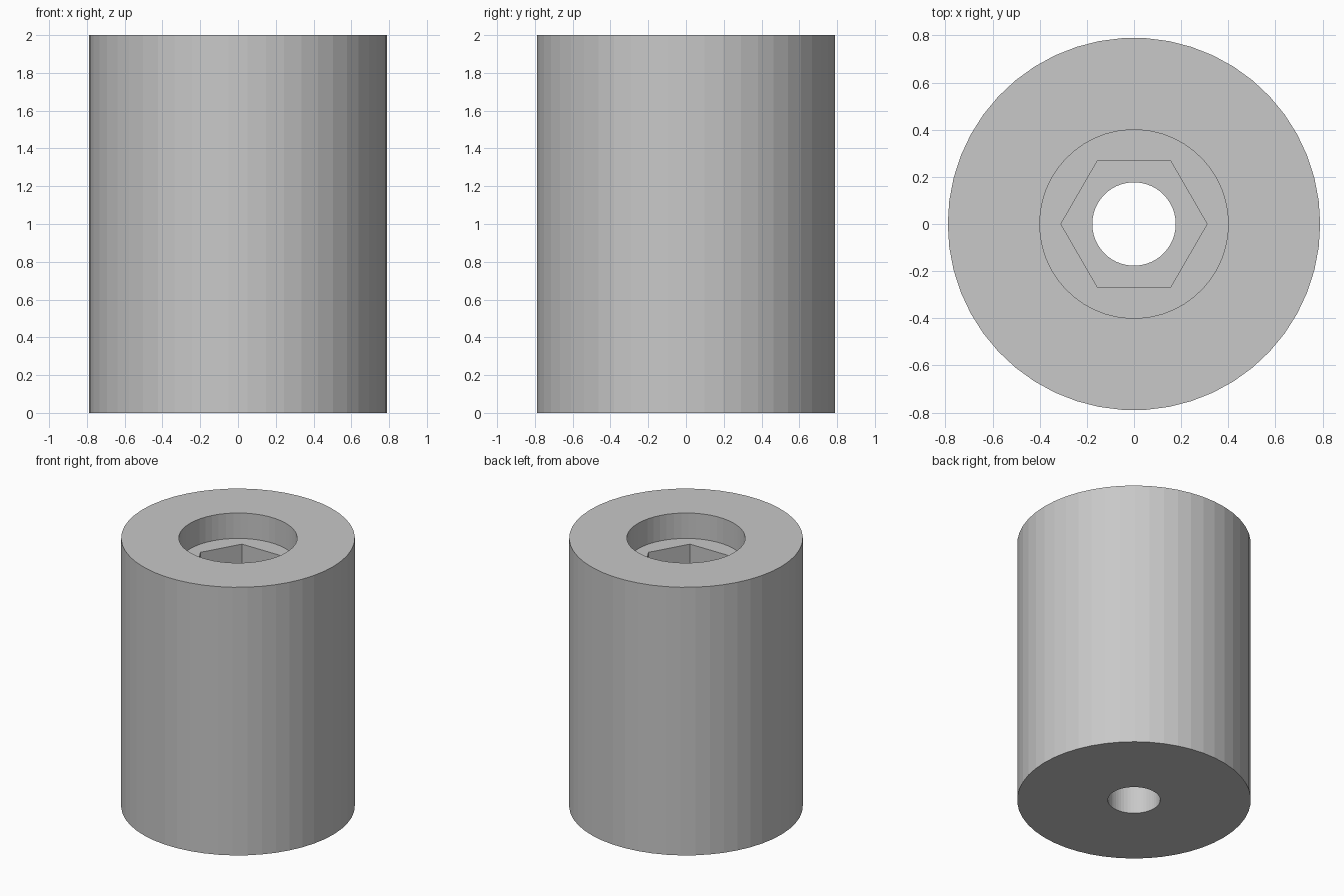
import bpy

cube = bpy.data.objects.get("Cube")
if cube:
    bpy.data.objects.remove(cube, do_unlink=True)

HEIGHT = 2.0
SIDES = 50

# Single grey material
grey = bpy.data.materials.new("light grey")
grey.use_nodes = True
color = (0.58, 0.58, 0.58, 1)
grey.diffuse_color = color
grey.node_tree.nodes["Principled BSDF"].inputs["Base Color"].default_value = color


def prism(name, radius, bottom, top, sides=SIDES):
    """Upright prism with one corner on the +x axis."""
    bpy.ops.mesh.primitive_cylinder_add(
        vertices=sides, radius=radius, depth=top - bottom,
        location=(0, 0, (bottom + top) / 2))
    obj = bpy.context.object
    obj.name = name
    # The primitive starts its first corner on +y
    obj.rotation_euler.z = -1.5707963
    bpy.ops.object.transform_apply(location=True, rotation=True, scale=True)
    obj.data.materials.append(grey)
    return obj


# Outer cylinder
body = prism("spacer_body", 0.79, 0, HEIGHT)

# Through hole, hexagonal nut pocket and round counterbore
counterbore_floor = HEIGHT - 0.19
pocket_floor = counterbore_floor - 0.3
cutters = [
    prism("counterbore_cutter", 0.4, counterbore_floor, HEIGHT + 0.1),
    prism("nut_pocket_cutter", 0.31, pocket_floor, HEIGHT + 0.05, sides=6),
    prism("bolt_hole_cutter", 0.177, -0.1, HEIGHT + 0.15),
]

bpy.ops.object.select_all(action="DESELECT")
bpy.context.view_layer.objects.active = body
body.select_set(True)
for cutter in cutters:
    cutter.hide_render = True
    cut = body.modifiers.new(cutter.name, "BOOLEAN")
    cut.operation = "DIFFERENCE"
    cut.solver = "EXACT"
    cut.object = cutter
    bpy.ops.object.modifier_apply(modifier=cut.name)
    bpy.data.objects.remove(cutter, do_unlink=True)

# Flat facets all round
bpy.ops.object.shade_flat()
